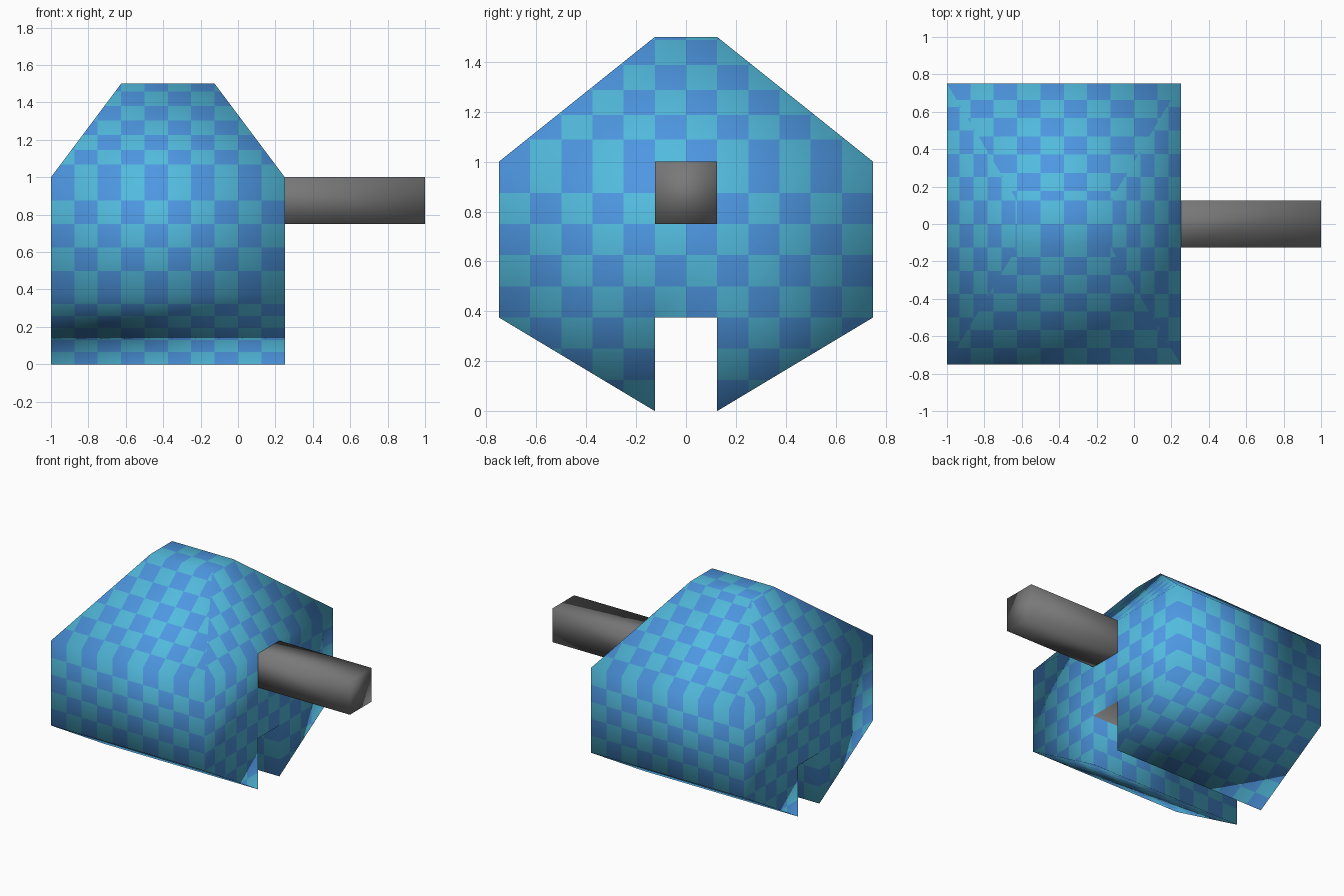
import bpy, bmesh, math
from mathutils import Vector

if "Cube" in bpy.data.objects:
    bpy.data.objects.remove(bpy.data.objects["Cube"])


def material(name, rgb):
    m = bpy.data.materials.new(name)
    m.diffuse_color = (*rgb, 1)
    m.use_nodes = True
    m.node_tree.nodes["Principled BSDF"].inputs["Base Color"].default_value = m.diffuse_color
    return m


CYAN = material("cyan_check", (0.085, 0.50, 0.73))
BLUE = material("blue_check", (0.075, 0.31, 0.76))
GREY = material("dark_grey", (0.19, 0.19, 0.19))
CELL = 0.125


def add_object(name, bm, mats):
    me = bpy.data.meshes.new(name)
    for f in bm.faces:
        f.smooth = True
    bm.to_mesh(me)
    ob = bpy.data.objects.new(name, me)
    bpy.context.collection.objects.link(ob)
    for m in mats:
        me.materials.append(m)
    return ob


# Plain body: slotted hexagonal section run along x, with a hipped roof
def plain_body():
    bm = bmesh.new()
    section = [(-.125, .375), (-.125, 0), (-.75, .375), (-.75, 1),
               (.75, 1), (.75, .375), (.125, 0), (.125, .375)]
    a, b = [[bm.verts.new((x, y, z)) for y, z in section] for x in (-1, .25)]
    for i in range(8):
        if i != 3:                                   # roof closes the top
            j = (i + 1) % 8
            bm.faces.new((a[i], a[j], b[j], b[i]))
    for e in (a, b):                                 # end walls beside the slot
        bm.faces.new([e[i] for i in (0, 2, 3, 4, 5, 7)])
        bm.faces.new(e[0:3])
        bm.faces.new(e[5:8])
    base = [a[3], a[4], b[4], b[3]]
    top = [bm.verts.new(p) for p in ((-.625, -.125, 1.5), (-.625, .125, 1.5),
                                     (-.125, .125, 1.5), (-.125, -.125, 1.5))]
    for i in range(4):
        j = (i + 1) % 4
        bm.faces.new((base[i], base[j], top[j], top[i]))
    bm.faces.new(top)
    bmesh.ops.recalc_face_normals(bm, faces=bm.faces)
    return bm


# Cut one flat face into checks and colour them by row and column
def checker(face, out):
    n = face.normal.copy()
    pts = [v.co.copy() for v in face.verts]
    bm = bmesh.new()
    bm.faces.new([bm.verts.new(p) for p in pts])
    if n.z < -0.95:                                  # grey slot ceiling
        for f in bm.faces:
            f.material_index = 2
    else:
        u = Vector((0, 1, 0)) if abs(n.x) > 0.1 else Vector((1, 0, 0))
        v = n.cross(u)
        if v.z < -1e-4 or (n.z > 0.95 and v.y < 0):
            v.negate()
        p0, anchor = pts[0], pts[0].z
        if n.z > 0.95:
            anchor = p0.y
        elif n.z > 0.1:                              # roof continues the wall row
            p0, anchor = min(pts, key=lambda p: p.z), 0.89
        shift = anchor - p0.dot(v)
        for axis, off in ((u, 0), (v, shift)):
            vals = [p.dot(axis) + off for p in pts]
            lo, hi = math.floor(min(vals) / CELL), math.ceil(max(vals) / CELL)
            for k in range(lo + 1, hi):
                bmesh.ops.bisect_plane(
                    bm, geom=bm.verts[:] + bm.edges[:] + bm.faces[:], dist=1e-5,
                    plane_co=axis * (k * CELL - off), plane_no=axis)
        for f in bm.faces:
            c = f.calc_center_median()
            col = math.floor(c.dot(u) / CELL)
            row = math.floor((c.dot(v) + shift) / CELL)
            f.material_index = (col + row) % 2
    tmp = bpy.data.meshes.new("patch")
    bm.to_mesh(tmp)
    bm.free()
    out.from_mesh(tmp)
    bpy.data.meshes.remove(tmp)


# Checkered body
src = plain_body()
src.normal_update()
out = bmesh.new()
for face in src.faces:
    checker(face, out)
body = add_object("body", out, (CYAN, BLUE, GREY))

# Soft shading of the plain body carried over to the cut faces
helper = add_object("shading_helper", src, ())
helper.hide_render = True
mod = body.modifiers.new("soft_shading", 'DATA_TRANSFER')
mod.object = helper
mod.use_loop_data = True
mod.data_types_loops = {'CUSTOM_NORMAL'}
mod.loop_mapping = 'POLYINTERP_NEAREST'
bpy.context.view_layer.objects.active = body
body.select_set(True)
bpy.ops.object.modifier_apply(modifier=mod.name)
bpy.data.objects.remove(helper)

# Square barrel, open where it meets the body
bm = bmesh.new()
bmesh.ops.create_cube(bm, size=1)
bmesh.ops.scale(bm, vec=(.75, .25, .25), verts=bm.verts)
bmesh.ops.translate(bm, vec=(.625, 0, .875), verts=bm.verts)
bm.normal_update()
bmesh.ops.delete(bm, geom=[f for f in bm.faces if f.normal.x < -.9],
                 context='FACES_ONLY')
add_object("barrel", bm, (GREY,))
